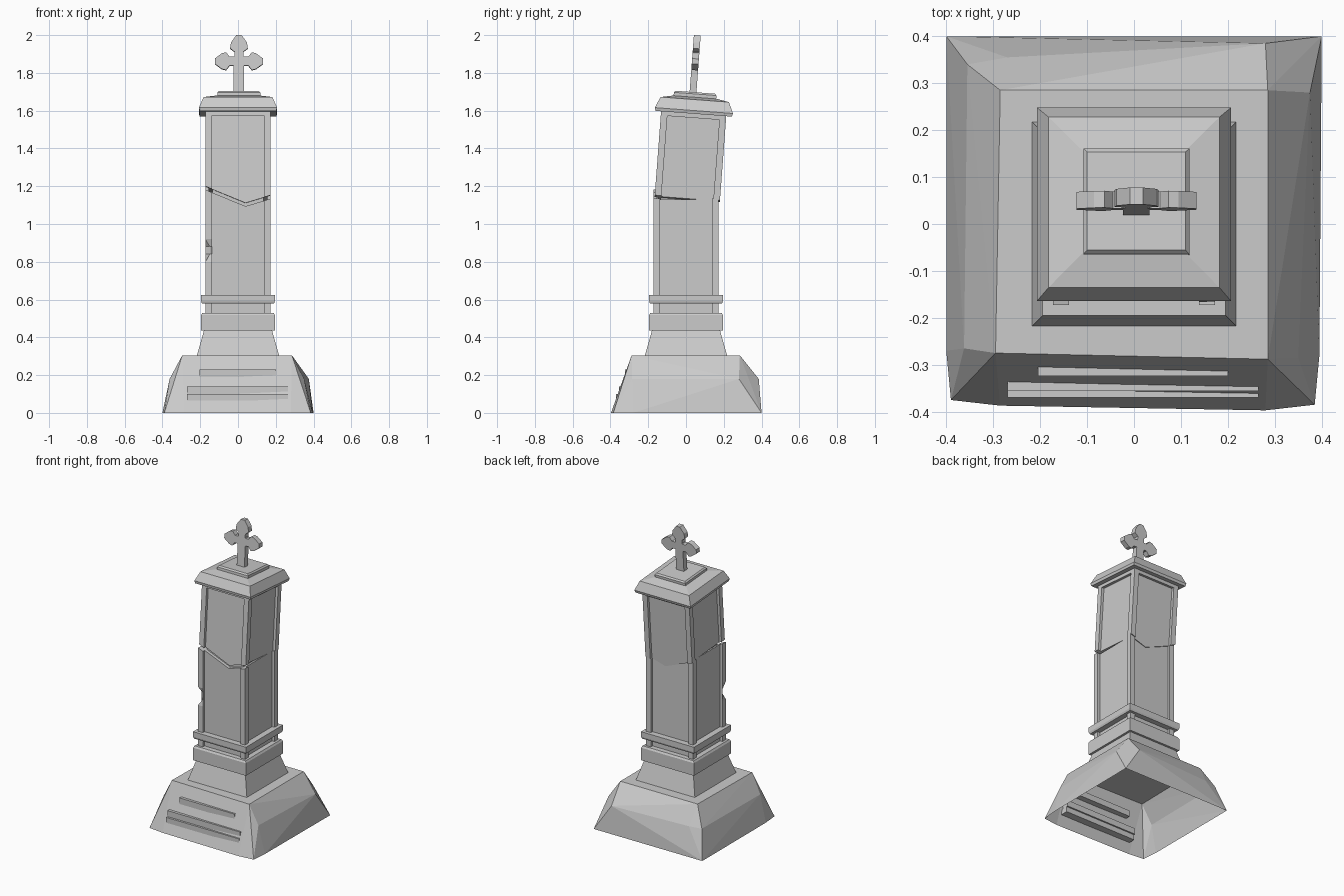
import bpy
import bmesh
from math import pi, cos, sin
from mathutils import Matrix, Vector

cube = bpy.data.objects.get("Cube")
if cube:
    bpy.data.objects.remove(cube, do_unlink=True)

STONE = (0.6, 0.6, 0.6, 1.0)
stone = bpy.data.materials.new("grey_stone")
stone.use_nodes = True
stone.diffuse_color = STONE
stone.node_tree.nodes["Principled BSDF"].inputs["Base Color"].default_value = STONE

# The broken upper half leans backwards about the crack
PIVOT = Vector((0, 0, 1.15))
LEAN = (Matrix.Translation(PIVOT + Vector((0, 0.008, 0)))
        @ Matrix.Rotation(-0.075, 4, 'X') @ Matrix.Translation(-PIVOT))
UPRIGHT = Matrix.Identity(4)


def finish(bm, name, matrix=UPRIGHT):
    bmesh.ops.recalc_face_normals(bm, faces=bm.faces)
    bm.transform(matrix)
    mesh = bpy.data.meshes.new(name)
    bm.to_mesh(mesh)
    bm.free()
    mesh.materials.append(stone)
    obj = bpy.data.objects.new(name, mesh)
    bpy.context.collection.objects.link(obj)
    return obj


def extrude(points, direction):
    """Solid made from a flat outline pushed along a direction."""
    bm = bmesh.new()
    face = bm.faces.new([bm.verts.new(p) for p in points])
    top = bmesh.ops.extrude_face_region(bm, geom=[face], use_keep_orig=True)
    verts = [v for v in top["geom"] if isinstance(v, bmesh.types.BMVert)]
    bmesh.ops.translate(bm, verts=verts, vec=direction)
    return bm


def hull(points):
    bm = bmesh.new()
    for p in points:
        bm.verts.new(p)
    bmesh.ops.convex_hull(bm, input=bm.verts)
    bmesh.ops.delete(bm, geom=[v for v in bm.verts if not v.link_faces], context='VERTS')
    bmesh.ops.dissolve_limit(bm, angle_limit=0.02, verts=bm.verts, edges=bm.edges)
    bmesh.ops.recalc_face_normals(bm, faces=bm.faces)
    return bm


def square_stack(name, rings, matrix=UPRIGHT, x=0.0, y=0.0):
    """Convex stack of square rings given as (half width, height)."""
    pts = [(x + sx * h, y + sy * h, z) for h, z in rings
           for sx in (-1, 1) for sy in (-1, 1)]
    return finish(hull(pts), name, matrix)


def box(name, x0, x1, y0, y1, z0, z1, matrix=UPRIGHT):
    pts = [(x0, y0, z0), (x1, y0, z0), (x1, y1, z0), (x0, y1, z0)]
    return finish(extrude(pts, (0, 0, z1 - z0)), name, matrix)


# Rough stone mound, open underneath
mound_rings = {
    0.0: [(-.4, .4), (.4, .4), (.395, -.28), (.385, -.385), (.28, -.397),
          (-.285, -.387), (-.39, -.375), (-.4, -.27)],
    0.18: [(-.362, -.265), (-.355, .34), (-.27, .355), (.28, .385),
           (.375, .28), (.35, -.285)],
    0.305: [(-.295, -.275), (.285, -.288), (.285, .285), (-.285, .285)],
}
bm = hull([(x, y, z) for z, ring in mound_rings.items() for x, y in ring])
under = [f for f in bm.faces if f.normal.z < -0.9]
bmesh.ops.delete(bm, geom=under, context='FACES')
finish(bm, "stone_mound")

# Steps on the front of the mound
box("lower_step", -.27, .265, -.37, -.32, .065, .10)
box("middle_step", -.27, .265, -.356, -.31, .10, .14)
box("upper_step", -.205, .2, -.324, -.285, .19, .23)

# Pedestal and its two ledges
square_stack("pedestal", [(.218, .303), (.18, .437)])
square_stack("lower_ledge", [(.195, .435), (.195, .518), (.188, .53)])
square_stack("upper_ledge", [(.19, .578), (.195, .59), (.195, .625)])

# Column section: square core with a square pillar on each corner
HALF, PILLAR, CORE = 0.173, 0.138, 0.155


def column_outline(z):
    quarter = [(CORE, PILLAR), (HALF, PILLAR), (HALF, HALF), (PILLAR, HALF), (PILLAR, CORE)]
    out = []
    for k in range(4):
        turn = Matrix.Rotation(k * pi / 2, 3, 'Z')
        out += [turn @ Vector((x, y, z)) for x, y in quarter]
    return out


CRACK_X = 0.04


def crack(x):
    slope = 0.41 if x < CRACK_X else 0.3
    return 1.10 + slope * abs(x - CRACK_X)


def column(z0, z1, broken_z, gap):
    """Column whose end at broken_z follows the slanting crack."""
    bm = extrude(column_outline(z0), (0, 0, z1 - z0))
    bmesh.ops.bisect_plane(bm, geom=bm.verts[:] + bm.edges[:] + bm.faces[:],
                           plane_co=(CRACK_X, 0, 0), plane_no=(1, 0, 0))
    for v in bm.verts:
        if abs(v.co.z - broken_z) < 0.001:
            v.co.z = crack(v.co.x) + gap
    return bm


# Lower column, with a chip knocked out of one pillar
bm = column(.53, 1.1, 1.1, -0.006)
for z in (.8, .84, .88, .92):
    bmesh.ops.bisect_plane(bm, geom=bm.verts[:] + bm.edges[:] + bm.faces[:],
                           plane_co=(0, 0, z), plane_no=(0, 0, 1))
for v in bm.verts:
    if .83 < v.co.z < .89 and v.co.x < -.17 and v.co.y < -PILLAR - .01:
        v.co += Vector((.024, .018, 0))
finish(bm, "lower_column")
square_stack("column_core", [(.135, 1.0), (.135, 1.3)])

# Leaning upper column with the band that closes its panels
finish(column(1.1, 1.59, 1.1, 0), "upper_column", LEAN)
square_stack("upper_band", [(HALF, 1.563), (HALF, 1.59)], LEAN)

# Cap stone and cross base
square_stack("cap_stone", [(.203, 1.585), (.207, 1.602), (.182, 1.66), (.11, 1.674)], LEAN)
square_stack("cross_base", [(.113, 1.668), (.113, 1.69), (.105, 1.699)], LEAN, x=.005)

# Cross with three flared, pointed arms and a straight stem
arm = [(.028, -.024), (.05, -.024), (.068, -.047), (.09, -.042), (.128, -.014)]
arm += [(d, -w) for d, w in reversed(arm)]
CROSS_X, CROSS_Z, DEPTH = .005, 1.862, .036
outline = [(-.028, 1.69 - CROSS_Z), (.028, 1.69 - CROSS_Z)]
for angle in (0, pi / 2, pi):
    c, s = cos(angle), sin(angle)
    outline += [(d * c - w * s, d * s + w * c) for d, w in arm]
points = [(CROSS_X + x, -.012 - DEPTH / 2, CROSS_Z + z) for x, z in outline]
bm = extrude(points, (0, DEPTH, 0))
bmesh.ops.remove_doubles(bm, verts=bm.verts, dist=0.0005)
for v in bm.verts:
    if v.co.z > 1.95:
        v.co.z += .01 
finish(bm, "cross", LEAN)
